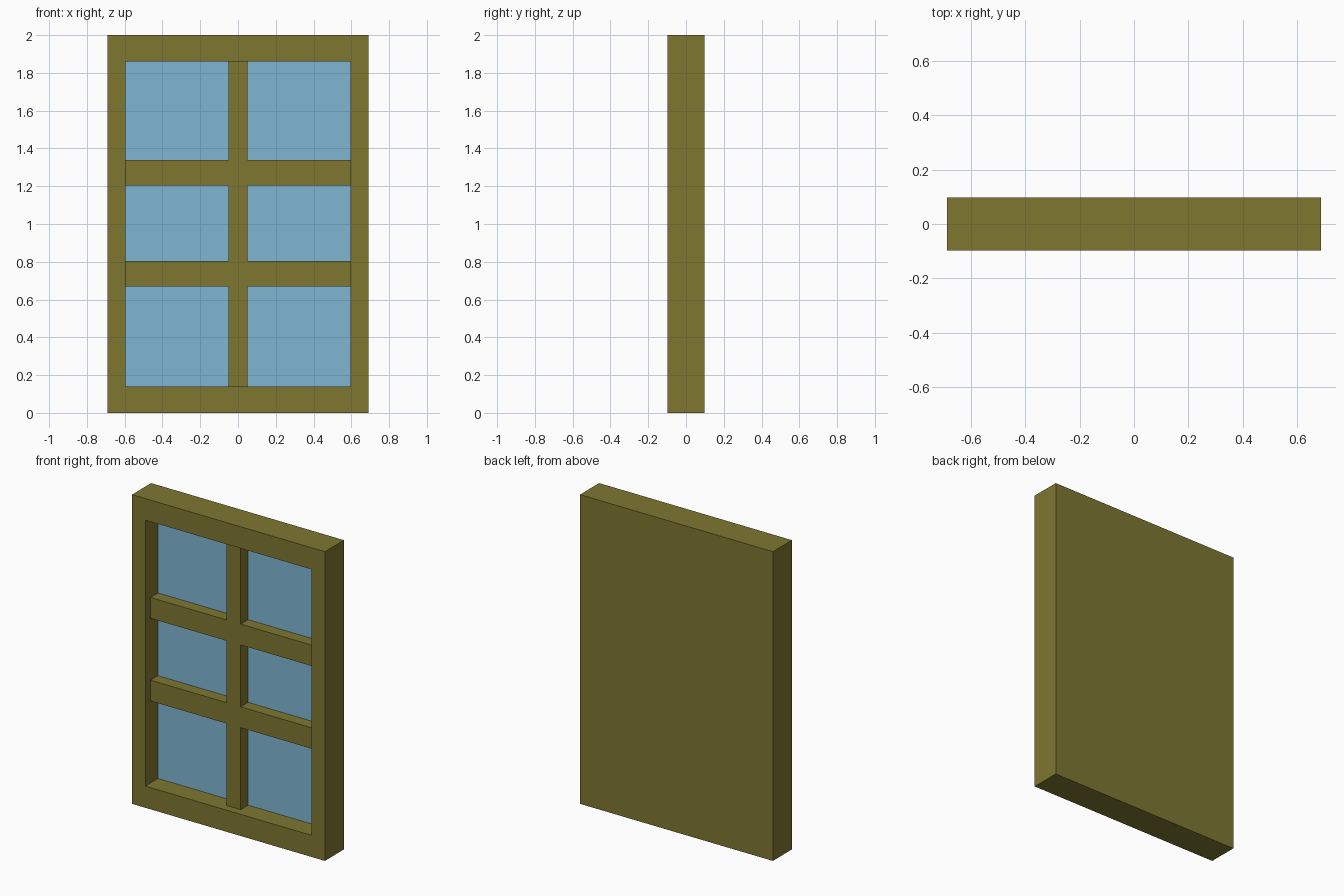
import bpy, bmesh
from mathutils import Vector

if "Cube" in bpy.data.objects:
    bpy.data.objects.remove(bpy.data.objects["Cube"])

W, D, H = 0.69, 0.0975, 2.0            # half width, half depth, height
XS = [-0.595, -0.05, 0.05, 0.595]      # opening sides and upright bar
ZS = [0.14, 0.67, 0.805, 1.205, 1.34, 1.86]  # opening ends and cross bars
BAR_Y, GLASS_Y = -0.044, 0.032         # recessed planes behind the front


def material(name, rgb):
    m = bpy.data.materials.new(name)
    m.diffuse_color = (*rgb, 1)
    m.use_nodes = True
    m.node_tree.nodes["Principled BSDF"].inputs["Base Color"].default_value = m.diffuse_color
    return m


def finish(bm, name, mat):
    bmesh.ops.recalc_face_normals(bm, faces=bm.faces)
    me = bpy.data.meshes.new(name)
    bm.to_mesh(me)
    bm.free()
    me.materials.append(mat)
    ob = bpy.data.objects.new(name, me)
    bpy.context.collection.objects.link(ob)
    return ob


def grid_cells(y, keep):
    """Flat cells of the window grid at depth y, chosen by keep(column, row)."""
    bm = bmesh.new()
    for i in range(len(XS) - 1):
        for j in range(len(ZS) - 1):
            if keep(i, j):
                corners = [(i, j), (i + 1, j), (i + 1, j + 1), (i, j + 1)]
                bm.faces.new([bm.verts.new((XS[a], y, ZS[b])) for a, b in corners])
    bmesh.ops.remove_doubles(bm, verts=bm.verts, dist=1e-5)
    return bm


wood = material("olive_paint", (0.21, 0.185, 0.031))
glass = material("blue_glass", (0.215, 0.47, 0.65))

# Frame: solid slab with a recess sunk into its front face
bm = bmesh.new()
bmesh.ops.create_cube(bm, size=1)
for v in bm.verts:
    v.co = Vector((v.co.x * 2 * W, v.co.y * 2 * D, (v.co.z + 0.5) * H))
front = min(bm.faces, key=lambda f: f.calc_center_median().y)
bmesh.ops.inset_individual(bm, faces=[front], thickness=0.05)
for v in front.verts:
    v.co.x = XS[0] if v.co.x < 0 else XS[-1]
    v.co.z = ZS[0] if v.co.z < H / 2 else ZS[-1]
floor = bmesh.ops.extrude_discrete_faces(bm, faces=[front])["faces"][0]
for v in floor.verts:
    v.co.y = GLASS_Y + 0.002
finish(bm, "frame", wood)

# Glazing bars: one upright and two cross bars in a single piece
bm = grid_cells(BAR_Y, lambda i, j: i == 1 or j % 2 == 1)
ext = bmesh.ops.extrude_face_region(bm, geom=bm.faces[:], use_keep_orig=True)
for v in ext["geom"]:
    if isinstance(v, bmesh.types.BMVert):
        v.co.y = GLASS_Y + 0.001
finish(bm, "glazing_bars", wood)

# Glass: six flat panes facing the front
bm = grid_cells(GLASS_Y, lambda i, j: i != 1 and j % 2 == 0)
panes = finish(bm, "glass_panes", glass)
if panes.data.polygons[0].normal.y > 0:
    panes.data.flip_normals()
